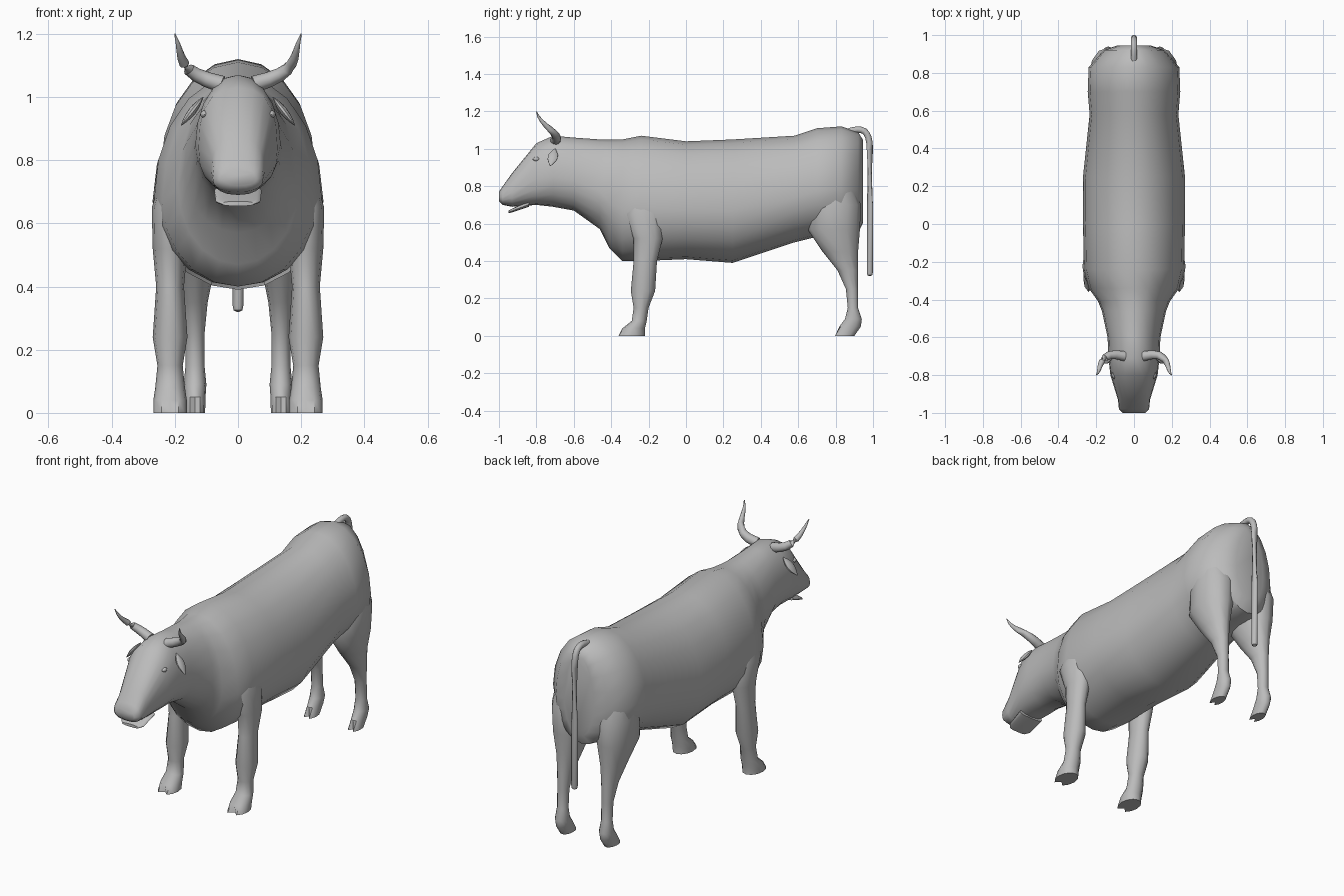
import bpy, bmesh, math
from math import cos, sin, pi
from mathutils import Vector
from mathutils.geometry import interpolate_bezier

cube = bpy.data.objects.get("Cube")
if cube:
    bpy.data.objects.remove(cube, do_unlink=True)

shade = 0.5
grey = (shade, shade, shade, 1)
hide = bpy.data.materials.new("plain grey")
hide.diffuse_color = grey
hide.use_nodes = True
hide.node_tree.nodes["Principled BSDF"].inputs["Base Color"].default_value = grey


def loft(name, rings):
    """Skin a list of equal point rings, cap both ends and shade smooth."""
    bm = bmesh.new()
    loops = [[bm.verts.new(point) for point in ring] for ring in rings]
    count = len(loops[0])
    for lower, upper in zip(loops, loops[1:]):
        for i in range(count):
            j = (i + 1) % count
            bm.faces.new((lower[i], lower[j], upper[j], upper[i]))
    bm.faces.new(loops[0])
    bm.faces.new(loops[-1])
    bmesh.ops.recalc_face_normals(bm, faces=bm.faces)
    mesh = bpy.data.meshes.new(name)
    bm.to_mesh(mesh)
    bm.free()
    mesh.materials.append(hide)
    obj = bpy.data.objects.new(name, mesh)
    bpy.context.collection.objects.link(obj)
    bpy.ops.object.select_all(action='DESELECT')
    obj.select_set(True)
    bpy.context.view_layer.objects.active = obj
    bpy.ops.object.shade_smooth_by_angle(angle=math.radians(50))


def circle(count):
    """Unit circle directions, starting at the front."""
    angles = [2 * pi * i / count - pi / 2 for i in range(count)]
    return [(cos(a), sin(a)) for a in angles]


def boxy(value, exponent):
    return math.copysign(abs(value) ** exponent, value)


def upright_ring(y, top, bottom, half):
    """Cross-section widest just below its middle, boxier towards the muzzle."""
    widest = bottom + 0.42 * (top - bottom)
    exponent = 0.8 if y < -0.75 else 1
    ring = []
    for c, s in circle(20):
        reach = top - widest if s > 0 else widest - bottom
        ring.append((half * boxy(c, exponent), y, widest + reach * boxy(s, exponent)))
    return ring


def leg(name, x, sections):
    """Stack level ovals (height, front, back, half width); cleave the toe near the ground."""
    rings = []
    for z, front, back, half in sections:
        middle, depth = (front + back) / 2, (back - front) / 2
        ring = [Vector((x + half * c, middle + depth * s, z)) for c, s in circle(12)]
        ring[0].y += max(0, 0.035 - z)
        rings.append(ring)
    loft(name, rings)


def tube(name, path, radius, flat=1.0):
    """Oval tube along a path; radius is a function of the fraction travelled."""
    path = [Vector(point) for point in path]
    last = len(path) - 1
    rings = []
    for i, point in enumerate(path):
        along = (path[min(i + 1, last)] - path[max(i - 1, 0)]).normalized()
        across = Vector((0, 1, 0))
        if abs(along.y) > abs(along.x):
            across = Vector((1, 0, 0))
        across = (across - along * across.dot(along)).normalized()
        other = along.cross(across) * flat
        r = radius(i / last)
        rings.append([point + r * (across * c + other * s) for c, s in circle(10)])
    loft(name, rings)


def bezier(points, steps):
    start, pull_start, pull_end, end = (Vector(p) for p in points)
    return interpolate_bezier(start, pull_start, pull_end, end, steps)


# Muzzle, head, neck, brisket, barrel and rump: y, top, bottom, half width
body = [
    (-1, .77, .72, .06), (-.98, .8, .7, .08), (-.93, .87, .69, .085),
    (-.8, 1.03, .7, .125), (-.71, 1.07, .69, .135), (-.6, 1.06, .67, .14),
    (-.46, 1.05, .57, .17), (-.41, 1.05, .47, .19), (-.34, 1.05, .4, .24),
    (-.24, 1.07, .4, .265), (0, 1.04, .41, .27), (.25, 1.05, .39, .27),
    (.58, 1.07, .5, .235), (.7, 1.11, .53, .245), (.83, 1.12, .54, .24),
    (.92, 1.09, .55, .16), (.945, 1.05, .6, .09),
]
loft("body", [upright_ring(*section) for section in body])

lip = [(-.95, .67, .655, .05), (-.93, .68, .66, .07), (-.84, .72, .69, .075)]
loft("lower_lip", [upright_ring(*section) for section in lip])

# Shoulder or thigh, knee, shank, fetlock and cloven hoof
front_leg = [
    (.74, -.3, -.16, .03), (.65, -.33, -.12, .058), (.52, -.28, -.125, .055),
    (.4, -.28, -.155, .044), (.24, -.295, -.165, .055), (.15, -.28, -.2, .04),
    (.08, -.29, -.21, .047), (.04, -.34, -.22, .053), (0, -.37, -.22, .053),
]
hind_leg = [
    (.85, .71, .88, .08), (.7, .66, .935, .1), (.57, .65, .93, .095),
    (.45, .73, .92, .06), (.35, .81, .92, .04), (.25, .855, .92, .03),
    (.15, .865, .92, .03), (.09, .85, .94, .036), (.05, .82, .935, .033),
    (0, .79, .9, .032),
]

horn = [(.05, -.7, 1.04), (.2, -.66, 1.08), (.17, -.78, 1.12), (.2, -.8, 1.2)]
ear_base, ear_tip = Vector((.11, -.7, 1)), Vector((.18, -.725, .91))
eye = Vector((.106, -.8, .945))

for side, label in ((1, "left"), (-1, "right")):
    def mirrored(points):
        return [(side * x, y, z) for x, y, z in points]

    leg(f"{label}_front_leg", side * .215, front_leg)
    leg(f"{label}_hind_leg", side * .136, hind_leg)
    tube(f"{label}_horn", bezier(mirrored(horn), 9),
         lambda t: .002 + .025 * (1 - t) ** .8)
    # Drooping leaf-shaped ear
    ear = [ear_base.lerp(ear_tip, i / 6) for i in range(7)]
    tube(f"{label}_ear", mirrored(ear), lambda t: .003 + .025 * sin(pi * t), flat=.45)
    # Almond eye set into the side of the head
    eye_path = [eye + Vector((0, .02 * i / 3, 0)) for i in range(-3, 4)]
    tube(f"{label}_eye", mirrored(eye_path), lambda t: .001 + .012 * sin(pi * t))

# Tail bends over the rump and hangs straight
tail = bezier([(0, .86, 1.09), (0, .95, 1.12), (0, .98, 1.1), (0, .983, 1)], 9)
tail += [Vector((0, .983, z)) for z in (.7, .34, .325, .32)]
tube("tail", tail, lambda t: .017 if t < .9 else .017 * (1 - t) * 7 + .004)
